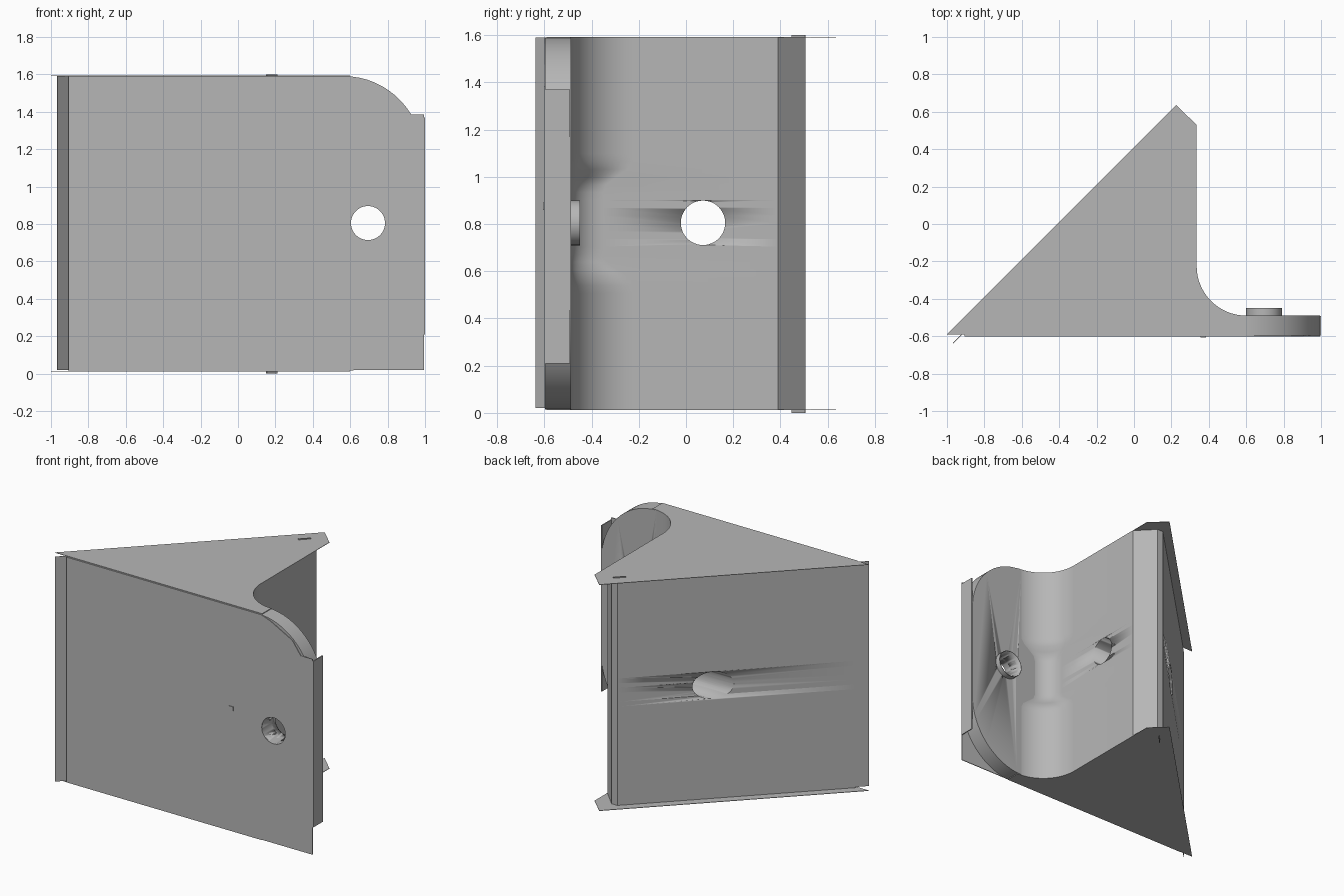
import bpy, bmesh
from math import sin, cos, pi

cube = bpy.data.objects.get("Cube")
if cube:
    bpy.data.objects.remove(cube)

GREY = (0.47, 0.47, 0.47, 1)
mat = bpy.data.materials.new("plain grey")
mat.use_nodes = True
mat.diffuse_color = GREY
mat.node_tree.nodes["Principled BSDF"].inputs["Base Color"].default_value = GREY

LOW, HIGH = 0.015, 1.59
WALL, FLANGE, FRONT = 0.335, -0.49, -0.597
HOLE_Z = 0.805


def loft(name, rings, smooth=False):
    """Closed solid through a list of matching rings."""
    bm = bmesh.new()
    loops = [[bm.verts.new(p) for p in ring] for ring in rings]
    n = len(loops[0])
    for a, b in zip(loops, loops[1:]):
        for i in range(n):
            j = (i + 1) % n
            bm.faces.new((a[i], a[j], b[j], b[i]))
    bm.faces.new(loops[0])
    bm.faces.new(loops[-1])
    bmesh.ops.recalc_face_normals(bm, faces=bm.faces)
    mesh = bpy.data.meshes.new(name)
    bm.to_mesh(mesh)
    bm.free()
    mesh.materials.append(mat)
    ob = bpy.data.objects.new(name, mesh)
    bpy.context.collection.objects.link(ob)
    if smooth:
        bpy.ops.object.select_all(action="DESELECT")
        ob.select_set(True)
        bpy.context.view_layer.objects.active = ob
        bpy.ops.object.shade_smooth_by_angle(angle=0.6)
    return ob


def slab_z(name, outline, z0, z1, smooth=False):
    return loft(name, [[(x, y, z) for x, y in outline] for z in (z0, z1)], smooth)


def slab_y(name, outline, y0, y1, smooth=False):
    return loft(name, [[(x, y, z) for x, z in outline] for y in (y0, y1)], smooth)


def box(name, x, y, z):
    return slab_z(name, [(x[0], y[0]), (x[1], y[0]), (x[1], y[1]), (x[0], y[1])], *z)


def circle(cx, cy, r, n=48):
    return [(cx + r * cos(2 * pi * i / n), cy + r * sin(2 * pi * i / n)) for i in range(n)]


def cut(ob, cutter):
    mod = ob.modifiers.new("hole", "BOOLEAN")
    mod.operation = "DIFFERENCE"
    mod.solver = "EXACT"
    mod.object = cutter


def fillet(r, n=16):
    """Hollow corner between the side wall and the flange."""
    return [(WALL + r - r * cos(pi / 2 * i / n), FLANGE + r - r * sin(pi / 2 * i / n))
            for i in range(n + 1)]


def step(a, b, v):
    t = min(1, max(0, (v - a) / (b - a)))
    return t * t * (3 - 2 * t)


def fillet_radius(z):
    # the corner tightens near the collar
    return 0.265 - 0.125 * step(0.26, 0.14, abs(z - HOLE_Z))


# wedge body
def body_ring(z):
    arc = fillet(fillet_radius(z))
    pts = [(-0.905, FRONT), (-0.905, -0.573), (0.175, 0.507), (0.22, 0.507), (WALL, 0.39)]
    return [(x, y, z) for x, y in pts + arc + [(arc[-1][0], FRONT)]]


levels = 48
body = loft("wedge_body", [body_ring(LOW + (HIGH - LOW) * i / levels)
                           for i in range(levels + 1)], True)

# rounded mounting flange
quarter = [pi / 2 * i / 16 for i in range(17)]
lower = [(0.57 + 0.425 * sin(a), 0.465 - 0.45 * cos(a)) for a in quarter]
upper = [(0.57 + 0.425 * cos(a), 1.14 + 0.45 * sin(a)) for a in quarter]
flange = slab_y("mounting_flange", [(0.45, LOW)] + lower + upper + [(0.45, HIGH)],
                FRONT, FLANGE + 0.002, True)

# front sheet with a trimmed top corner
sheet = slab_y("front_sheet", [(-0.905, 0.02), (0.995, 0.02), (0.995, 1.385), (0.905, 1.385),
                               (0.84, 1.475), (0.67, 1.565), (0.6, HIGH), (-0.905, HIGH)],
               -0.601, -0.596)
box("flange_edge_strip", (0.993, 1.0), (-0.597, -0.492), (0.21, 1.37))

# collar round the flange hole
collar = slab_y("hole_collar", circle(0.695, HOLE_Z, 0.095), -0.55, -0.45, True)

# cutters for the two round holes
flange_hole = slab_y("flange_hole_cutter", circle(0.695, HOLE_Z, 0.091), -0.8, -0.3, True)
wall_hole = loft("wall_hole_cutter", [[(x, y, z) for y, z in circle(0.072, HOLE_Z, 0.094)]
                                      for x in (-0.8, 0.6)], True)
for ob in (flange, sheet, collar):
    cut(ob, flange_hole)
cut(body, wall_hole)
for ob in (flange_hole, wall_hole):
    ob.hide_render = True
    ob.hide_set(True)

# overhanging end sheets, with small tabs near the back corner
end_outline = ([(-1, -0.59), (0.225, 0.636), (WALL, 0.53)] + fillet(0.265) + [(0.6, -0.59)])
tab = [(0.15, 0.45), (0.154, 0.446), (0.21, 0.503), (0.206, 0.507)]
for place, z, t0, t1 in (("top", HIGH, HIGH, 1.6), ("bottom", 0.012, 0, 0.014)):
    slab_z(place + "_sheet", end_outline, z, z + 0.003)
    slab_z(place + "_tab", tab, t0, t1)

# sloping wall flap past the sharp corner
slab_z("sharp_corner_flap", [(-0.968, -0.636), (-0.9, -0.568), (-0.898, -0.57),
                             (-0.966, -0.638)], 0.02, HIGH)

# small lug on the front
box("front_lug", (0.355, 0.385), (-0.606, -0.599), (0.86, 0.89))
